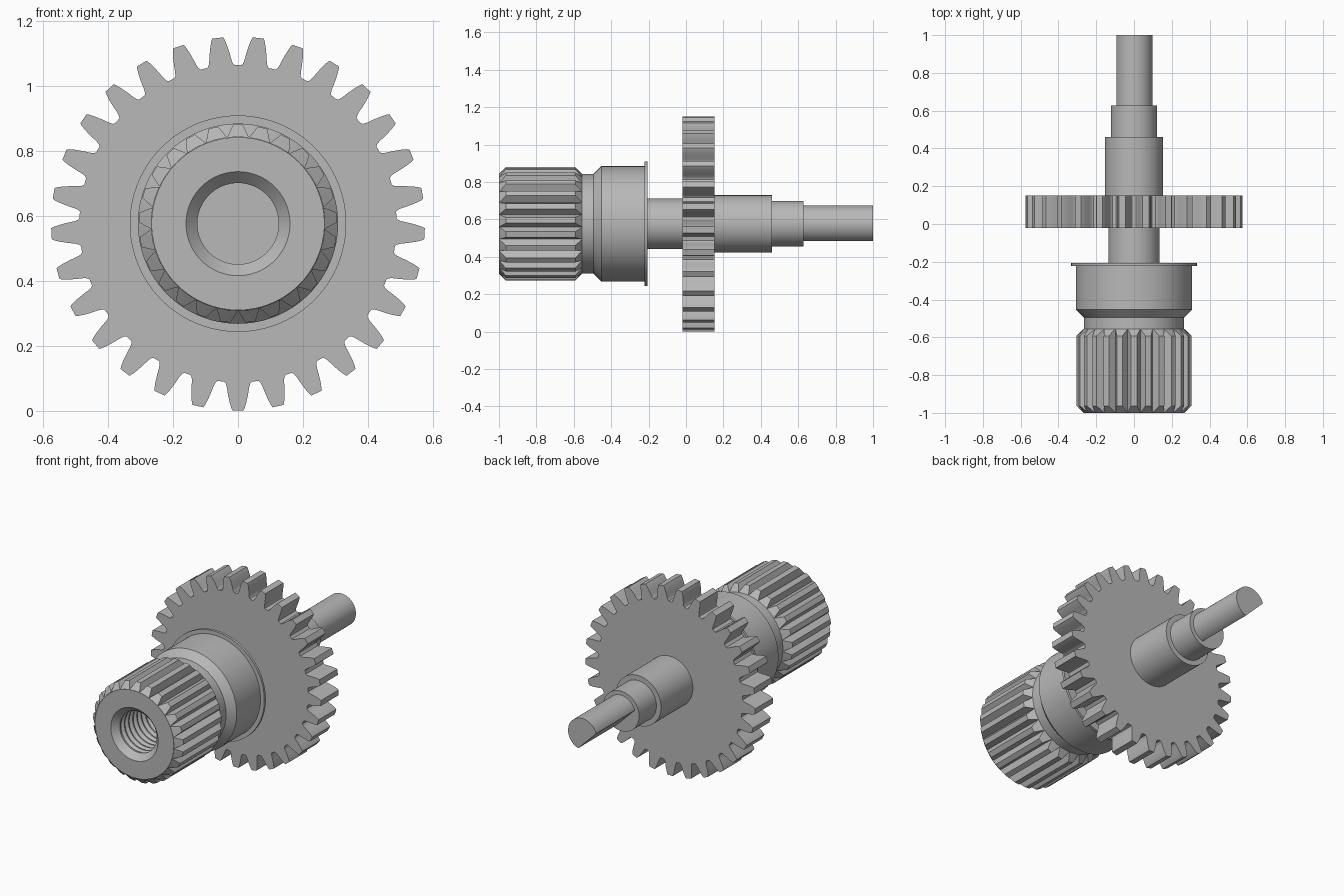
import bpy, bmesh
from math import sin, cos, pi, radians, acos

cube = bpy.data.objects.get("Cube")
if cube:
    bpy.data.objects.remove(cube, do_unlink=True)

AXIS_Z = 0.576

steel = bpy.data.materials.new("steel_grey")
steel.use_nodes = True
GREY = (0.48, 0.48, 0.48, 1)
steel.diffuse_color = GREY
steel.node_tree.nodes["Principled BSDF"].inputs["Base Color"].default_value = GREY


def build(name, rings, caps=False, smooth=30):
    """Skin a stack of closed rings; each ring lists (radius, angle, y)."""
    bm = bmesh.new()
    loops = [[bm.verts.new((r * cos(a), y, AXIS_Z + r * sin(a))) for r, a, y in ring]
             for ring in rings]
    n = len(loops[0])
    for low, high in zip(loops, loops[1:]):
        for i in range(n):
            j = (i + 1) % n
            bm.faces.new((low[i], low[j], high[j], high[i]))
    if caps:
        bm.faces.new(loops[0])
        bm.faces.new(loops[-1])
    bmesh.ops.remove_doubles(bm, verts=bm.verts, dist=1e-5)
    bmesh.ops.recalc_face_normals(bm, faces=bm.faces)
    mesh = bpy.data.meshes.new(name)
    bm.to_mesh(mesh)
    bm.free()
    mesh.materials.append(steel)
    obj = bpy.data.objects.new(name, mesh)
    bpy.context.collection.objects.link(obj)
    bpy.ops.object.select_all(action='DESELECT')
    obj.select_set(True)
    bpy.context.view_layer.objects.active = obj
    bpy.ops.object.shade_smooth_by_angle(angle=radians(smooth))
    return obj


def lathe(name, profile, steps=96):
    """Revolve (radius, y) points about the long axis."""
    return build(name, [[(r, 2 * pi * i / steps, y) for i in range(steps)]
                        for r, y in profile])


# Hub with threaded bore, neck, collar and thin flange
thread = [(0, -0.50), (0.125, -0.50)]
PITCH = 0.04
for k in range(11):
    y = -0.52 - k * PITCH
    thread += [(0.125, y), (0.142, y - PITCH * 0.4), (0.125, y - PITCH * 0.8)]
lathe("hub_and_collar", thread + [
    (0.125, -0.963), (0.16, -1), (0.266, -1), (0.266, -0.495),
    (0.308, -0.453), (0.308, -0.222), (0.333, -0.222),
    (0.333, -0.207), (0, -0.207)])

# Splines: flat crests, V grooves, ends chamfered to points
SPLINES, ROOT, CREST = 25, 0.267, 0.305
pitch = 2 * pi / SPLINES


def spline_ring(y, r, crest_share):
    ring = []
    for k in range(SPLINES):
        for t in (-0.5, 0, 0.5):
            ring.append((r, (k + t * crest_share) * pitch + pi / 2, y))
        ring.append((ROOT, (k + 0.5) * pitch + pi / 2, y))
    return ring


build("hub_splines", [spline_ring(-1, ROOT, 1), spline_ring(-0.963, CREST, 0.4),
                      spline_ring(-0.592, CREST, 0.4), spline_ring(-0.555, ROOT, 1)],
      smooth=12)

# Gear wheel: half tooth outline as (radius, half angle in degrees)
TEETH = 29
half = [(0.488, 5.0), (0.493, 4.4), (0.505, 3.9), (0.525, 3.4),
        (0.55, 2.7), (0.567, 2.1), (0.575, 1.7)]
tooth = [(r, -a) for r, a in half] + [(r, a) for r, a in reversed(half)]
outline = [(r, radians(a - 90) + 2 * pi * k / TEETH) for k in range(TEETH) for r, a in tooth]
build("gear_wheel", [[(r, a, y) for r, a in outline] for y in (-0.02, 0.152)], caps=True)

# Stepped shaft on both sides of the gear
lathe("stepped_shaft", [(0, -0.21), (0.135, -0.21), (0.135, 0.06), (0.153, 0.06),
                        (0.153, 0.46), (0.122, 0.46), (0.122, 0.627), (0, 0.627)])

# D-shaped tip with its flat facing down and to the right
TIP_R, FLAT = 0.097, 0.045
cut = acos(FLAT / TIP_R)
start, sweep = radians(225) + cut, 2 * pi - 2 * cut
arc = [start + sweep * i / 64 for i in range(65)]
build("shaft_tip", [[(TIP_R, a, y) for a in arc] for y in (0.62, 1)], caps=True)
